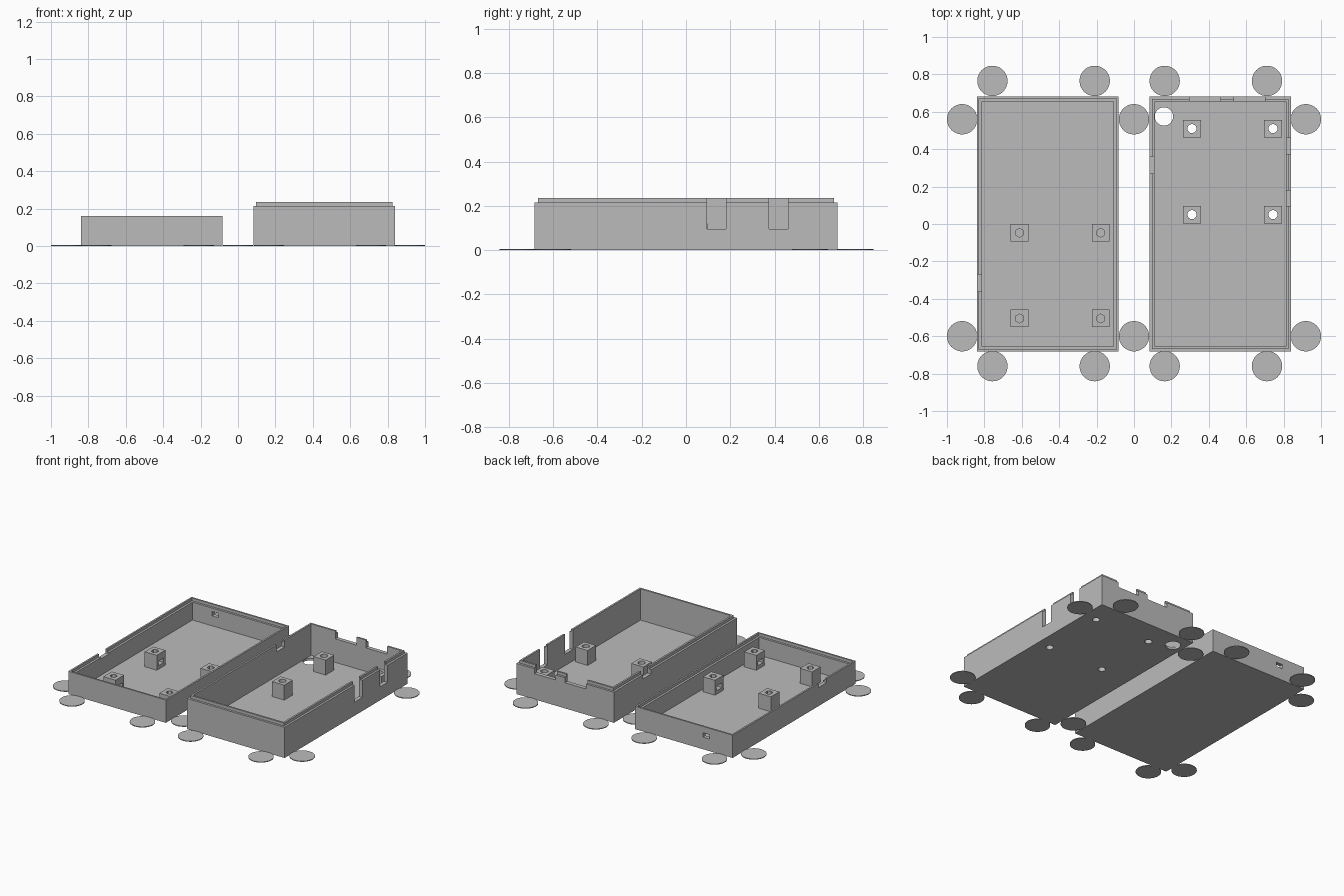
import bpy, bmesh
from mathutils import Matrix, Vector

cube = bpy.data.objects.get("Cube")
if cube:
    bpy.data.objects.remove(cube, do_unlink=True)

grey = bpy.data.materials.new("plain grey")
grey.use_nodes = True
grey.diffuse_color = (0.5, 0.5, 0.5, 1)
grey.node_tree.nodes["Principled BSDF"].inputs["Base Color"].default_value = (0.5, 0.5, 0.5, 1)


def finish(name, bm):
    bmesh.ops.recalc_face_normals(bm, faces=bm.faces)
    mesh = bpy.data.meshes.new(name)
    bm.to_mesh(mesh)
    bm.free()
    mesh.materials.append(grey)
    obj = bpy.data.objects.new(name, mesh)
    bpy.context.collection.objects.link(obj)
    return obj


def box(name, x0, x1, y0, y1, z0, z1):
    bm = bmesh.new()
    size = Matrix.Diagonal((x1 - x0, y1 - y0, z1 - z0, 1))
    mid = Vector((x0 + x1, y0 + y1, z0 + z1)) / 2
    bmesh.ops.create_cube(bm, size=1, matrix=Matrix.Translation(mid) @ size)
    return finish(name, bm)


def cylinder(name, x, y, r, z0, z1, sides=32):
    bm = bmesh.new()
    bmesh.ops.create_cone(bm, cap_ends=True, segments=sides, radius1=r, radius2=r,
                          depth=z1 - z0, matrix=Matrix.Translation((x, y, (z0 + z1) / 2)))
    return finish(name, bm)


def tray(name, cx, profile):
    """Open tray: nested rectangles given as (inset, height), capped below and on the floor."""
    bm = bmesh.new()
    loops = []
    for inset, z in profile:
        w, d = 0.379 - inset, 0.683 - inset
        loops.append([bm.verts.new((cx + sx * w, sy * d, z))
                      for sx, sy in ((-1, -1), (1, -1), (1, 1), (-1, 1))])
    for a, b in zip(loops, loops[1:]):
        for i in range(4):
            j = (i + 1) % 4
            bm.faces.new((a[i], a[j], b[j], b[i]))
    bm.faces.new(loops[0])
    bm.faces.new(loops[-1])
    return finish(name, bm)


def cut(target, cutter):
    mod = target.modifiers.new("cut", 'BOOLEAN')
    mod.operation, mod.solver, mod.object = 'DIFFERENCE', 'EXACT', cutter
    bpy.context.view_layer.objects.active = target
    bpy.ops.object.modifier_apply(modifier=mod.name)
    bpy.data.objects.remove(cutter, do_unlink=True)


FLOOR, POST = 0.015, 0.12

# Shallow lid tray with a recessed rim
lid = tray("lid_tray", -0.461, [(0, 0), (0, 0.16), (0.012, 0.16), (0.012, 0.14),
                                (0.027, 0.14), (0.027, FLOOR)])
cut(lid, box("notch", -0.9, -0.8, -0.36, -0.27, 0.13, 0.3))
cut(lid, box("port", -0.66, -0.61, 0.6, 0.75, 0.085, 0.115))

# Deep base tray with a raised lip
base = tray("base_tray", 0.461, [(0, 0), (0, 0.215), (0.015, 0.215), (0.015, 0.235),
                                 (0.028, 0.235), (0.028, FLOOR)])
cut(base, box("notch", 0.05, 0.13, 0.27, 0.36, 0.185, 0.3))
for y in (0.095, 0.375):
    cut(base, box("notch", 0.79, 0.9, y, y + 0.085, 0.095, 0.3))
for x in (0.297, 0.535):
    cut(base, box("notch", x, x + 0.165, 0.63, 0.75, 0.18, 0.3))
cut(base, cylinder("cable_hole", 0.16, 0.575, 0.049, -0.1, 0.1))

# Lid posts: blind screw hole and a nut slot facing inward
for x, side in ((-0.612, 1), (-0.178, -1)):
    for y in (-0.047, -0.505):
        post = box("lid_post", x - 0.047, x + 0.047, y - 0.047, y + 0.047, 0.01, POST)
        cut(post, cylinder("hole", x, y, 0.024, 0.03, 0.2, 6))
        ends = sorted((x - side * 0.03, x + side * 0.1))
        cut(post, box("slot", *ends, y - 0.03, y + 0.03, 0.04, 0.072))

# Base posts: screw holes run right through the floor
for x in (0.31, 0.743):
    for y in (0.05, 0.51):
        post = box("base_post", x - 0.047, x + 0.047, y - 0.047, y + 0.047, 0.002, POST)
        cut(post, cylinder("hole", x, y, 0.024, -0.1, 0.2))
        cut(base, cylinder("hole", x, y, 0.024, -0.1, 0.1))

# Thin round pads holding the corners down
pads = [(x, y) for x in (-0.757, -0.21, 0.164, 0.711) for y in (-0.76, 0.765)]
pads += [(x, y) for x in (-0.919, 0, 0.919) for y in (-0.6, 0.56)]
for x, y in pads:
    cylinder("corner_pad", x, y, 0.081, 0, 0.005, 48)
